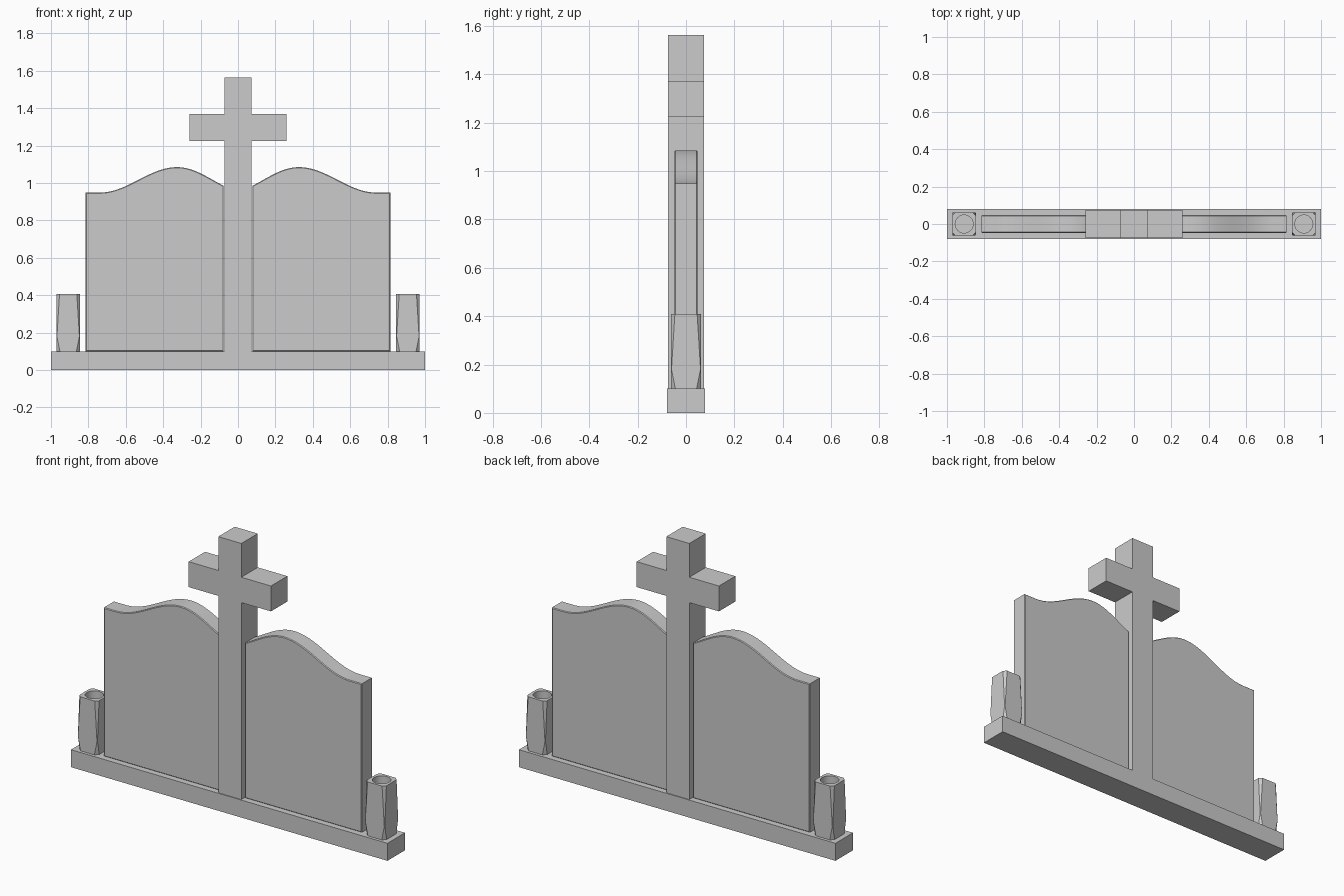
import bpy, bmesh, math

if "Cube" in bpy.data.objects:
    bpy.data.objects.remove(bpy.data.objects["Cube"])


def finish(bm, name, smooth=False):
    bmesh.ops.recalc_face_normals(bm, faces=bm.faces)
    mesh = bpy.data.meshes.new(name)
    bm.to_mesh(mesh)
    bm.free()
    obj = bpy.data.objects.new(name, mesh)
    bpy.context.collection.objects.link(obj)
    if smooth:
        bpy.ops.object.select_all(action='DESELECT')
        obj.select_set(True)
        bpy.context.view_layer.objects.active = obj
        bpy.ops.object.shade_smooth_by_angle(angle=math.radians(25))
    return obj


def slab(name, outline, half_depth, chamfer=0, smooth=False):
    """Extrude an x-z outline through y, optionally chamfering its rims."""
    bm = bmesh.new()
    face = bm.faces.new([bm.verts.new((x, -half_depth, z)) for x, z in outline])
    ext = bmesh.ops.extrude_face_region(bm, geom=[face], use_keep_orig=True)
    verts = [g for g in ext['geom'] if isinstance(g, bmesh.types.BMVert)]
    bmesh.ops.translate(bm, verts=verts, vec=(0, 2 * half_depth, 0))
    bmesh.ops.recalc_face_normals(bm, faces=bm.faces)
    if chamfer:
        rims = [e for e in bm.edges
                if abs(e.verts[0].co.y - e.verts[1].co.y) < 1e-6]
        bmesh.ops.bevel(bm, geom=rims, offset=chamfer, segments=1,
                        affect='EDGES', profile=0.5)
    return finish(bm, name, smooth)


def wave(x):
    """Height of the tablet's curved top."""
    span = 0.415 if x > 0.325 else 0.38
    t = min(abs(x - 0.325) / span, 1)
    return 0.949 + 0.136 * (1 + math.cos(math.pi * t)) / 2


def vase(name, cx):
    """Square vase whose cut corners close to a point low on the body."""
    bm = bmesh.new()
    h = 0.062

    def octagon(z, c):
        k = h - c
        pts = [(h, -k), (h, k), (k, h), (-k, h), (-h, k), (-h, -k), (-k, -h), (k, -h)]
        return [bm.verts.new((cx + x, y, z)) for x, y in pts]

    def circle(z, r, n=32):
        return [bm.verts.new((cx + r * math.cos(2 * math.pi * i / n),
                              r * math.sin(2 * math.pi * i / n), z)) for i in range(n)]

    def ring_edges(ring):
        return [bm.edges.get(p) or bm.edges.new(p)
                for p in zip(ring, ring[1:] + ring[:1])]

    def skin(a, b):
        for i in range(len(a)):
            j = (i + 1) % len(a)
            bm.faces.new((a[i], a[j], b[j], b[i]))

    low, mid, top = octagon(0.1, 0.018), octagon(0.18, 0.002), octagon(0.408, 0.016)
    skin(low, mid)
    skin(mid, top)
    bm.faces.new(low)
    # round well in the top
    rim, well = circle(0.408, 0.048), circle(0.31, 0.048)
    skin(rim, well)
    bm.faces.new(well)
    bmesh.ops.bridge_loops(bm, edges=ring_edges(top) + ring_edges(rim))
    return finish(bm, name, smooth=True)


# plinth
slab("base", [(-1, 0), (1, 0), (1, 0.1), (-1, 0.1)], 0.079)

# cross
w, a = 0.073, 0.26
half = [(w, 0.1), (w, 1.225), (a, 1.225), (a, 1.37), (w, 1.37), (w, 1.563)]
slab("cross", half + [(-x, z) for x, z in reversed(half)], 0.074)

# tablets and vases on both sides
inner, outer, steps = 0.077, 0.815, 40
xs = [outer] + [0.74 + (inner - 0.74) * i / steps for i in range(steps + 1)]
outline = [(inner, 0.1), (outer, 0.1)] + [(x, wave(x)) for x in xs]
for side, s in (("left", -1), ("right", 1)):
    slab("tablet_" + side, [(s * x, z) for x, z in outline], 0.048, 0.004, True)
    vase("vase_" + side, s * 0.908)
